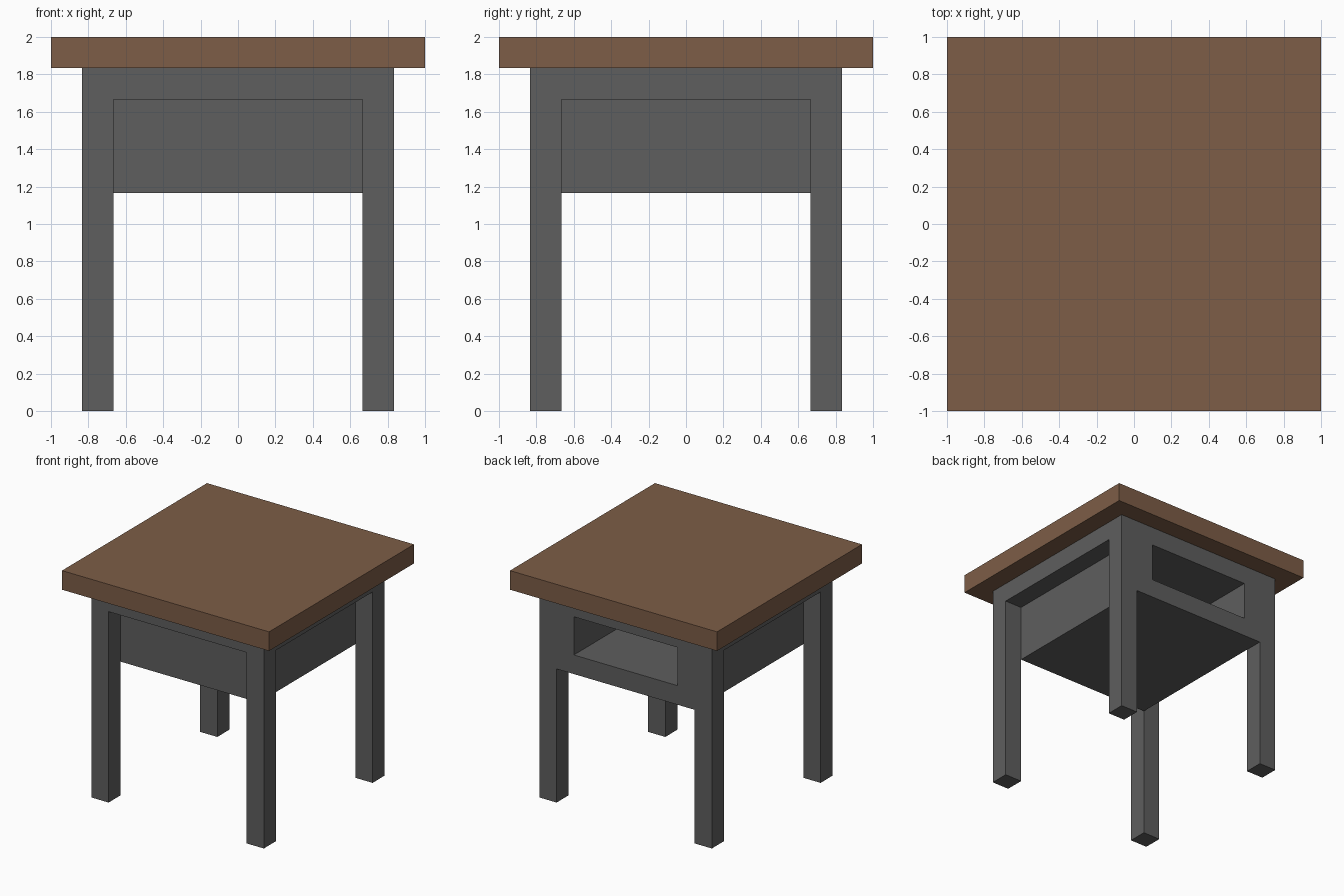
import bpy, bmesh
from mathutils import Vector

if "Cube" in bpy.data.objects:
    bpy.data.objects.remove(bpy.data.objects["Cube"], do_unlink=True)

U = 1 / 6          # one module: leg width, rail height and top thickness


def material(name, colour):
    mat = bpy.data.materials.new(name)
    mat.use_nodes = True
    mat.diffuse_color = colour
    bsdf = next(n for n in mat.node_tree.nodes if n.type == "BSDF_PRINCIPLED")
    bsdf.inputs["Base Color"].default_value = colour
    return mat


def box(name, low, high, mat=None):
    """Box between two corners, measured in modules."""
    low, high = Vector(low) * U, Vector(high) * U
    bm = bmesh.new()
    bmesh.ops.create_cube(bm, size=1)
    bmesh.ops.scale(bm, vec=high - low, verts=bm.verts)
    bmesh.ops.translate(bm, vec=(low + high) / 2, verts=bm.verts)
    mesh = bpy.data.meshes.new(name)
    bm.to_mesh(mesh)
    bm.free()
    obj = bpy.data.objects.new(name, mesh)
    bpy.context.collection.objects.link(obj)
    if mat:
        mesh.materials.append(mat)
    return obj


def cut(target, low, high):
    """Carve a box out of the target."""
    cutter = box("cutter", low, high)
    cutter.hide_render = True
    mod = target.modifiers.new("cut", "BOOLEAN")
    mod.operation = "DIFFERENCE"
    mod.solver = "EXACT"
    mod.object = cutter
    bpy.context.view_layer.objects.active = target
    bpy.ops.object.modifier_apply(modifier=mod.name)
    bpy.data.objects.remove(cutter, do_unlink=True)


wood = material("brown wood", (0.205, 0.110, 0.063, 1))
grey = material("dark grey", (0.112, 0.112, 0.112, 1))

# Overhanging square top
box("table_top", (-6, -6, 11), (6, 6, 12), wood)

# Frame carved from one block: four legs, top rail and storage box
frame = box("frame", (-5, -5, 0), (5, 5, 11), grey)
cut(frame, (-4, -9, -1), (4, 9, 7))       # open between front and back legs
cut(frame, (-9, -4, -1), (9, 4, 7))       # open between side legs
cut(frame, (-4, -9, 5), (4, -4, 10))      # recessed front panel
for side in (-1, 1):                      # recessed side panels
    xs = sorted((side * 4, side * 9))
    cut(frame, (xs[0], -4, 5), (xs[1], 4, 10))
cut(frame, (-3, -3, 8), (3, 9, 10))       # shelf opening at the back

# Merge leftover coplanar faces
bm = bmesh.new()
bm.from_mesh(frame.data)
bmesh.ops.remove_doubles(bm, verts=bm.verts, dist=1e-4)
bmesh.ops.dissolve_limit(bm, angle_limit=0.01, verts=bm.verts, edges=bm.edges)
bmesh.ops.recalc_face_normals(bm, faces=bm.faces)
bm.to_mesh(frame.data)
bm.free()
